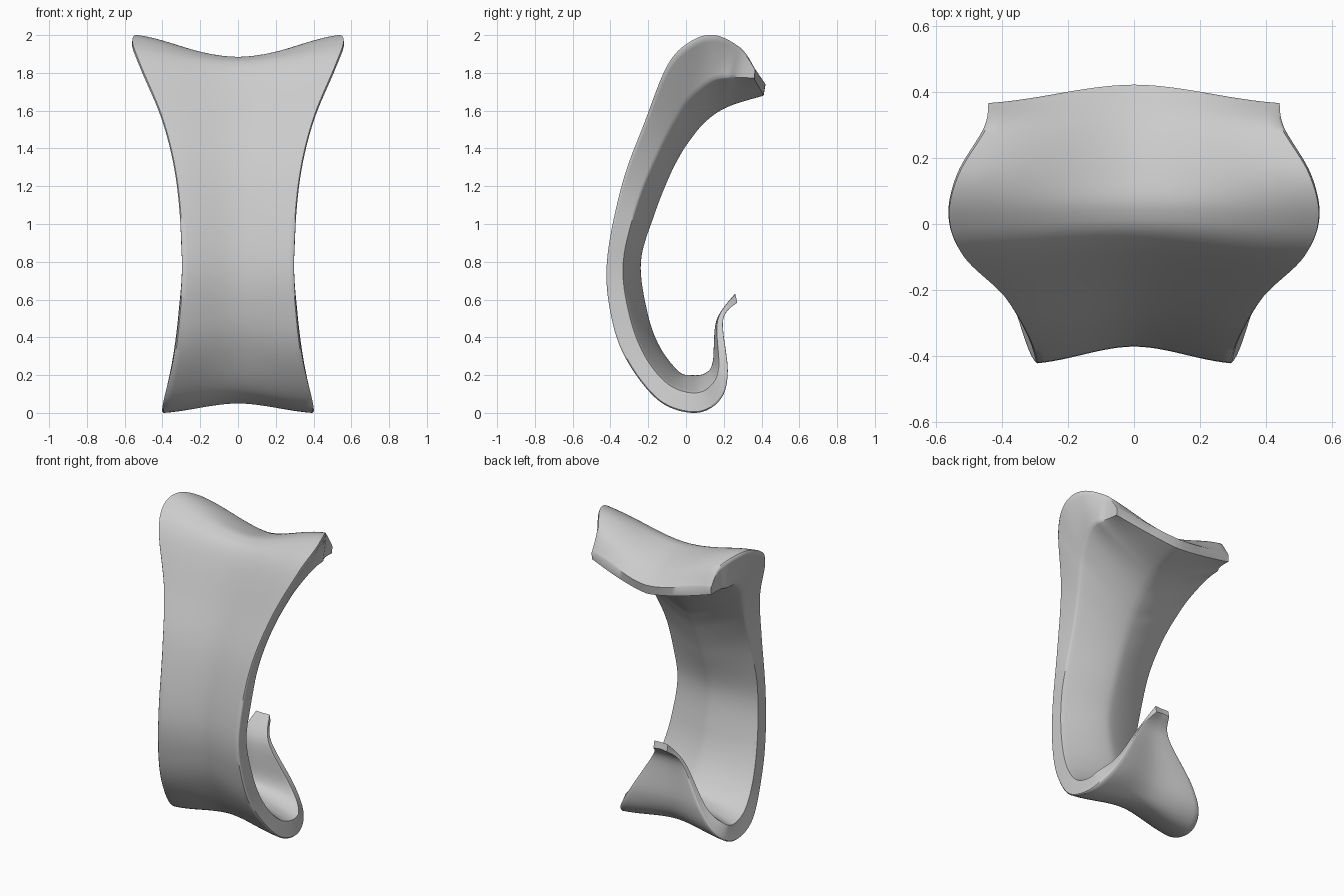
import bpy, bmesh, math
from mathutils import Vector

if "Cube" in bpy.data.objects:
    bpy.data.objects.remove(bpy.data.objects["Cube"])

# Stations along the C-shaped band, from top lip to hook tip:
# outer edge (y,z), inner edge (y,z), outer centre (y,z), inner centre (y,z), half width
STATIONS = [
    (.365, 1.82, .36, 1.77, .42, 1.74, .41, 1.68, .44),
    (.29, 1.93, .25, 1.77, .30, 1.82, .22, 1.62, .455),
    (.15, 2.00, .14, 1.75, .16, 1.87, .10, 1.54, .54),
    (.02, 1.965, .02, 1.65, .04, 1.88, .01, 1.43, .57),
    (-.10, 1.84, -.04, 1.56, -.06, 1.80, -.04, 1.35, .525),
    (-.22, 1.54, -.13, 1.40, -.18, 1.52, -.09, 1.25, .40),
    (-.34, 1.21, -.25, 1.12, -.30, 1.19, -.165, 1.06, .325),
    (-.42, .80, -.33, .80, -.37, .80, -.24, .80, .297),
    (-.395, .50, -.30, .53, -.345, .52, -.205, .53, .315),
    (-.31, .27, -.22, .31, -.26, .30, -.14, .35, .345),
    (-.14, .06, -.10, .16, -.12, .11, -.04, .22, .395),
    (.05, .00, .03, .11, .05, .05, .03, .20, .40),
    (.18, .07, .12, .14, .14, .10, .10, .21, .36),
    (.22, .22, .17, .24, .19, .23, .14, .27, .27),
    (.195, .49, .165, .49, .19, .49, .16, .49, .11),
    (.27, .585, .26, .63, .268, .59, .257, .63, .05),
]
STEPS, ACROSS = 8, 24


def spline(rows, steps):
    """Catmull-Rom through all station values at once."""
    out, n = [], len(rows)
    for i in range(n - 1):
        p = [rows[max(0, min(n - 1, i + k))] for k in (-1, 0, 1, 2)]
        for s in range(steps + (i == n - 2)):
            t = s / steps
            out.append([b + .5 * t * (c - a + t * (2 * a - 5 * b + 4 * c - d
                        + t * (3 * (b - c) + d - a))) for a, b, c, d in zip(*p)])
    return out


def inner_width(w, z):
    """The rim narrows on the inner side, following the front outline."""
    k = .37 * (z - 1.1) ** 2 if z > 1.1 else .164 * max(0, .8 - z) ** 2
    return min(w, .303 + k)


def outer_curve(u):
    return .6 * (1 - math.cos(math.pi * u)) / 2 + .4 * abs(u) ** 1.5


def inner_curve(u):
    return abs(u) ** 1.4


def section(row):
    oe, ie, oc, ic = (Vector(row[i:i + 2]) for i in (0, 2, 4, 6))
    wo = row[8]
    wi = inner_width(wo, ie.y)
    us = [-1 + 2 * i / ACROSS for i in range(ACROSS + 1)]

    def face(c, e, w, u, curve):
        p = c.lerp(e, curve(u))
        return (u * w * .98, p.x, p.y)

    def rim(sign, v):
        p = oe.lerp(ie, v)
        return (sign * (wo + (wi - wo) * v), p.x, p.y)

    vs = (.06, .14, .5, .86, .96)
    right = [rim(1, v) for v in vs]
    left = [rim(-1, v) for v in reversed(vs)]
    return ([face(oc, oe, wo, u, outer_curve) for u in us] + right
            + [face(ic, ie, wi, u, inner_curve) for u in reversed(us)] + left)


# Saddle-shaped band lofted through the stations
bm = bmesh.new()
rings = [[bm.verts.new(p) for p in section(r)] for r in spline(STATIONS, STEPS)]
for a, b in zip(rings, rings[1:]):
    for i in range(len(a)):
        j = (i + 1) % len(a)
        bm.faces.new((a[i], a[j], b[j], b[i]))

# End caps as strips between outer and inner faces
n = ACROSS + 1
for ring in (rings[0], rings[-1]):
    outer, inner = ring[:n], ring[n + 5:2 * n + 5][::-1]
    for i in range(ACROSS):
        bm.faces.new((outer[i], outer[i + 1], inner[i + 1], inner[i]))
    bm.faces.new([outer[-1]] + ring[n:n + 5] + [inner[-1]])
    bm.faces.new([inner[0]] + ring[2 * n + 5:] + [outer[0]])
bmesh.ops.recalc_face_normals(bm, faces=bm.faces)

# Rest on the ground, centred in y
ys = [v.co.y for v in bm.verts]
shift = Vector((0, -(min(ys) + max(ys)) / 2, -min(v.co.z for v in bm.verts)))
bmesh.ops.translate(bm, verts=bm.verts, vec=shift)

mesh = bpy.data.meshes.new("curved_band")
bm.to_mesh(mesh)
bm.free()
band = bpy.data.objects.new("curved_band", mesh)
bpy.context.collection.objects.link(band)
bpy.context.view_layer.objects.active = band
band.select_set(True)
bpy.ops.object.shade_smooth_by_angle(angle=math.radians(50))
